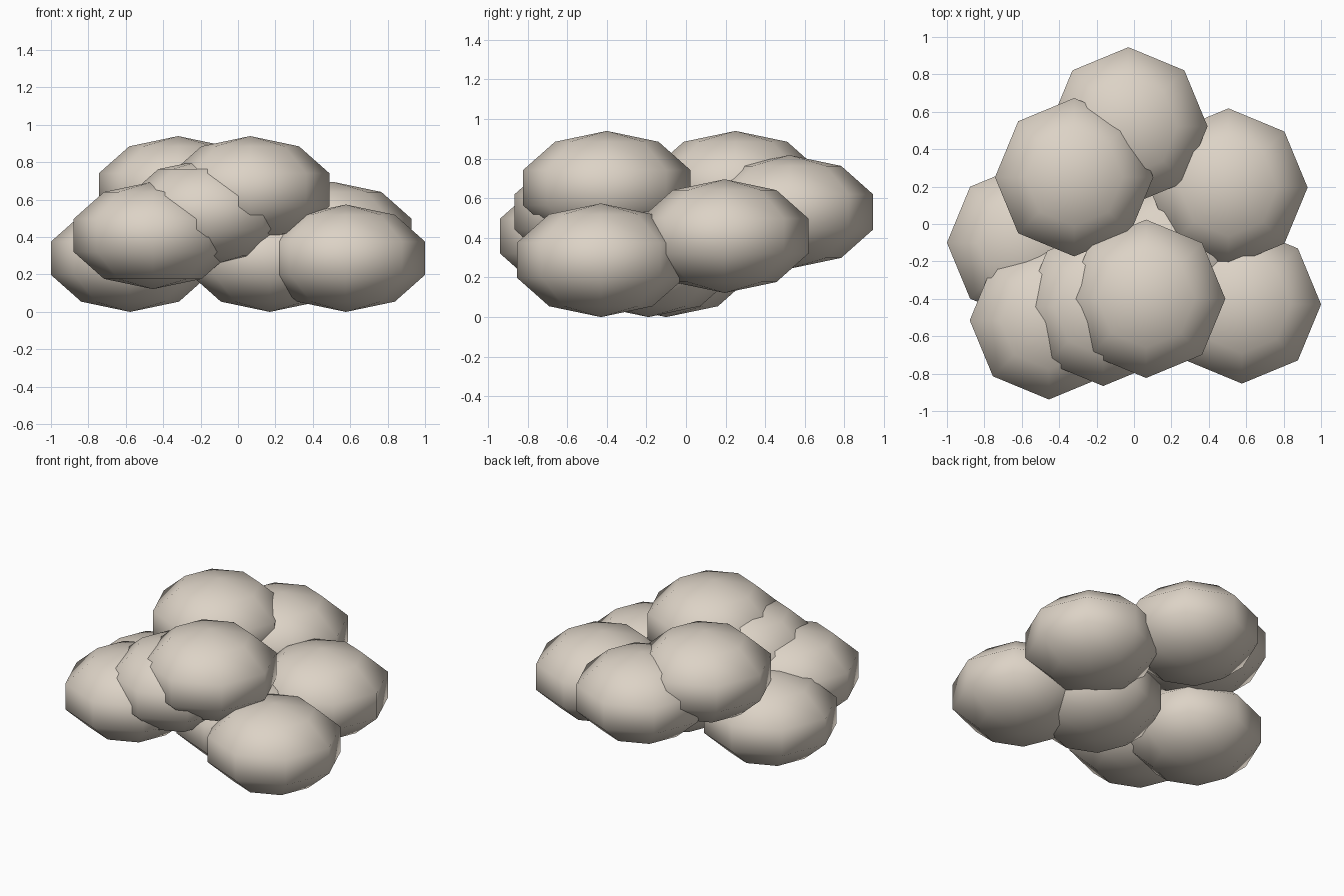
import bpy, bmesh

if "Cube" in bpy.data.objects:
    bpy.data.objects.remove(bpy.data.objects["Cube"])

# Single warm stone colour
mat = bpy.data.materials.new("warm_beige")
mat.diffuse_color = (0.72, 0.65, 0.565, 1.0)
mat.use_nodes = True
mat.node_tree.nodes["Principled BSDF"].inputs["Base Color"].default_value = mat.diffuse_color

RADIUS = 0.445       # 5-ring, 8-sided sphere; its widest ring is 0.423
HALF_HEIGHT = 0.287  # flattened vertically

# Pile of flattened lumps: (x, y, layer)
LAYER_STEP = 0.122
lumps = [
    (-0.577, -0.10, 0), (0.17, -0.19, 0), (0.577, -0.43, 0),
    (0.505, 0.195, 1), (-0.455, -0.515, 1),
    (-0.03, 0.522, 2), (-0.165, -0.443, 2),
    (-0.32, 0.25, 3), (0.065, -0.40, 3),
]


def add_lump(i, x, y, layer):
    bm = bmesh.new()
    bmesh.ops.create_uvsphere(bm, u_segments=8, v_segments=5, radius=1.0)
    bmesh.ops.scale(bm, vec=(RADIUS, RADIUS, HALF_HEIGHT), verts=bm.verts)
    for f in bm.faces:
        f.smooth = True
    me = bpy.data.meshes.new(f"lump_{i}")
    bm.to_mesh(me)
    bm.free()
    me.materials.append(mat)
    ob = bpy.data.objects.new(f"lump_{i}", me)
    ob.location = (x, y, HALF_HEIGHT + layer * LAYER_STEP)
    bpy.context.collection.objects.link(ob)


for i, (x, y, layer) in enumerate(lumps, 1):
    add_lump(i, x, y, layer)
